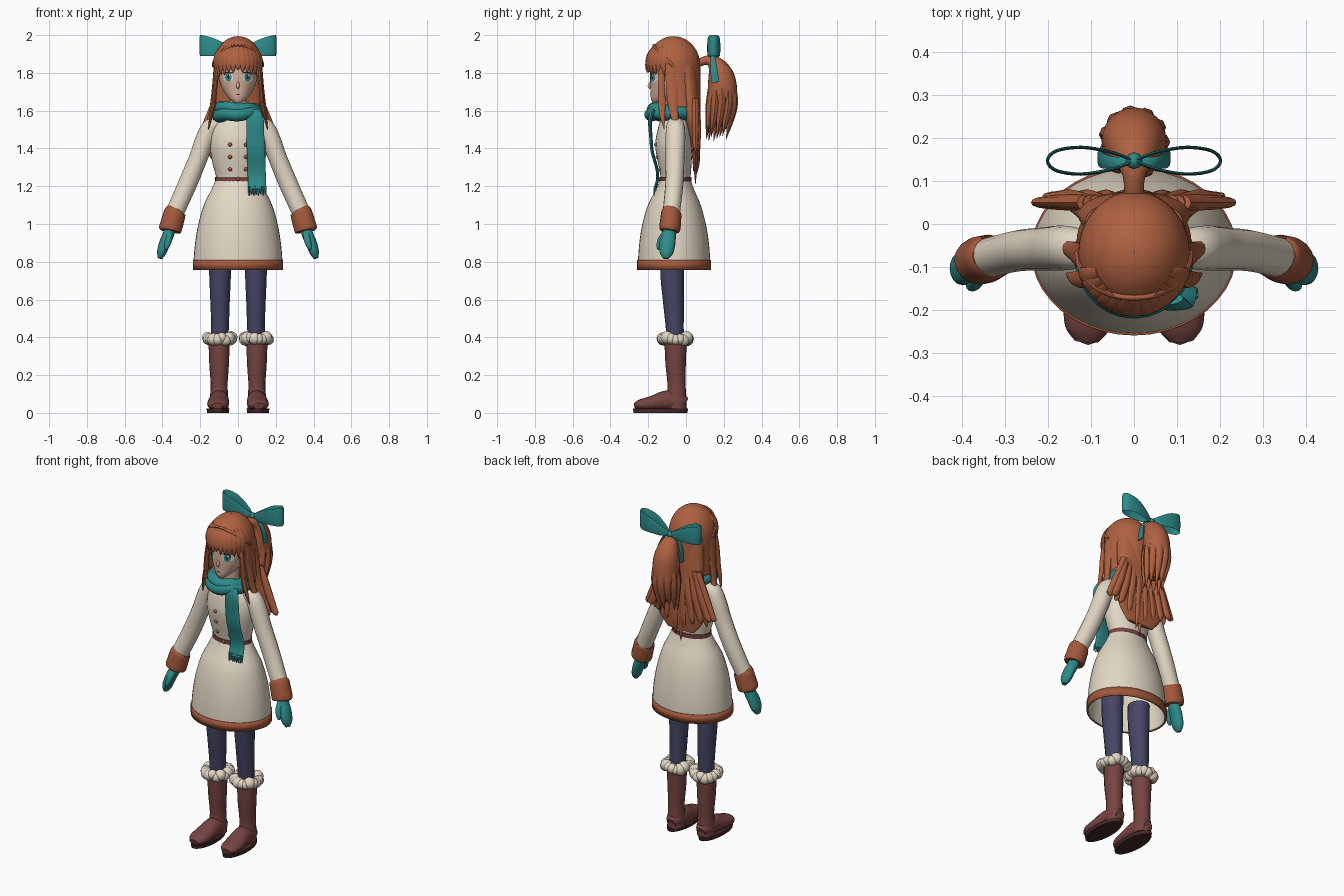
import bpy
import bmesh
import random
from math import sin, cos, pi, radians
from mathutils import Vector, Matrix
from mathutils.bvhtree import BVHTree

random.seed(4)
if "Cube" in bpy.data.objects:
    bpy.data.objects.remove(bpy.data.objects["Cube"])


def material(name, r, g, b):
    m = bpy.data.materials.new(name)
    m.use_nodes = True
    m.diffuse_color = (r, g, b, 1)
    node = m.node_tree.nodes["Principled BSDF"]
    node.inputs["Base Color"].default_value = (r, g, b, 1)
    node.inputs["Roughness"].default_value = 0.8
    return m


HAIR = material("hair rust", .43, .12, .052)
TRIM = material("trim rust", .37, .1, .045)
CREAM = material("coat cream", .76, .68, .55)
TEAL = material("teal cloth", .027, .26, .26)
BOOT = material("boot brown", .18, .058, .052)
SOLE = material("sole dark brown", .06, .02, .02)
NAVY = material("legging navy", .06, .06, .13)
SKIN = material("skin", .68, .44, .33)
WHITE = material("eye white", .85, .85, .82)
DARK = material("lash dark", .06, .025, .02)


def finish(name, bm, mat):
    """Turn a bmesh into a smooth shaded object with one colour."""
    bmesh.ops.recalc_face_normals(bm, faces=bm.faces)
    mesh = bpy.data.meshes.new(name)
    bm.to_mesh(mesh)
    bm.free()
    mesh.materials.append(mat)
    for p in mesh.polygons:
        p.use_smooth = True
    mesh.set_sharp_from_angle(angle=radians(45))
    ob = bpy.data.objects.new(name, mesh)
    bpy.context.collection.objects.link(ob)
    return ob


def spline(pts, k):
    """Smooth curve through rows of (x, y, z, width, depth)."""
    out = []
    for i in range(len(pts) - 1):
        rows = (pts[max(i - 1, 0)], pts[i], pts[i + 1], pts[min(i + 2, len(pts) - 1)])
        for j in range(k):
            t = j / k
            out.append([b + .5 * t * (c - a + t * (2 * a - 5 * b + 4 * c - d + t * (3 * (b - c) + d - a)))
                        for a, b, c, d in zip(*rows)])
    return out + [list(pts[-1])]


def add_sweep(bm, pts, side=(1, 0, 0), n=16, k=4, flat=False, caps=True):
    """Elliptical section along a path; flat keeps every ring horizontal."""
    rows = spline(pts, k)
    rings = []
    for i, (x, y, z, a, b) in enumerate(rows):
        u, v = Vector((1, 0, 0)), Vector((0, 1, 0))
        if not flat:
            t = Vector(rows[min(i + 1, len(rows) - 1)][:3]) - Vector(rows[max(i - 1, 0)][:3])
            t.normalize()
            u = Vector(side) - Vector(side).dot(t) * t
            u.normalize()
            v = t.cross(u)
        a, b = max(a, .001), max(b, .001)
        rings.append([bm.verts.new(Vector((x, y, z)) + u * a * cos(2 * pi * j / n) + v * b * sin(2 * pi * j / n))
                      for j in range(n)])
    for r, s in zip(rings, rings[1:]):
        for j in range(n):
            bm.faces.new((r[j], r[(j + 1) % n], s[(j + 1) % n], s[j]))
    if caps:
        bm.faces.new(rings[0])
        bm.faces.new(rings[-1])


def sweep(name, pts, mat, **kw):
    bm = bmesh.new()
    add_sweep(bm, pts, **kw)
    return finish(name, bm, mat)


def pair(name, pts, mat, side=(1, 0, 0), **kw):
    for s, label in ((1, "left_"), (-1, "right_")):
        sweep(label + name, [(s * p[0], *p[1:]) for p in pts], mat, side=(s * side[0], *side[1:]), **kw)


def blobs(name, spots, mat):
    """Group of small balls: (position, radius)."""
    bm = bmesh.new()
    for pos, r in spots:
        bmesh.ops.create_icosphere(bm, subdivisions=2, radius=r, matrix=Matrix.Translation(pos))
    return finish(name, bm, mat)


# Legs and boots
pair("legging", [(.095, -.073, .85, .06, .064), (.095, -.073, .72, .057, .062), (.095, -.066, .58, .051, .055),
                 (.095, -.06, .46, .047, .048), (.097, -.057, .38, .045, .046)], NAVY, flat=True)
pair("boot_shaft", [(.1, -.055, .4, .057, .06), (.1, -.055, .26, .052, .054), (.1, -.05, .15, .045, .048),
                    (.1, -.05, .07, .049, .052), (.1, -.05, .02, .049, .052)], BOOT, flat=True)
pair("boot_foot", [(.1, 0, .05, .028, .028), (.1, -.03, .06, .048, .046), (.1, -.1, .065, .052, .054),
                   (.105, -.18, .05, .058, .04), (.108, -.24, .043, .052, .029), (.11, -.272, .037, .028, .016)], BOOT)
pair("boot_sole", [(.106, -.135, 0, .058, .142), (.106, -.135, .022, .06, .146)], SOLE, flat=True, k=1, n=24)
for s, label in ((1, "left_"), (-1, "right_")):
    spots = []
    for i in range(18):
        t = 2 * pi * i / 18
        spots.append(((s * .098 + .064 * cos(t), -.056 + .068 * sin(t), .392 + random.uniform(-.008, .008)),
                      random.uniform(.028, .036)))
    blobs(label + "boot_fur", spots, CREAM)

# Coat
skirt = [(0, -.063, .76, .235, .192), (0, -.063, .81, .235, .191), (0, -.063, .9, .227, .184),
         (0, -.063, 1, .21, .168), (0, -.062, 1.1, .181, .14), (0, -.058, 1.18, .142, .102),
         (0, -.055, 1.24, .115, .078)]
ob = sweep("coat_skirt", skirt, CREAM, flat=True, caps=False, n=40)
ob.modifiers.new("thickness", "SOLIDIFY").thickness = .008
hem = [(0, -.063, z, .239, .196) for z in (.757, .81)]
ob = sweep("coat_hem", hem, TRIM, flat=True, caps=False, n=40, k=1)
ob.modifiers.new("thickness", "SOLIDIFY").thickness = .006
torso = sweep("coat_top", [(0, -.055, 1.2, .113, .075), (0, -.055, 1.25, .116, .079), (0, -.06, 1.33, .137, .09),
                           (0, -.065, 1.42, .149, .098), (0, -.062, 1.5, .142, .088), (0, -.06, 1.55, .108, .074),
                           (0, -.06, 1.59, .06, .055)], CREAM, flat=True, n=32)
sweep("belt", [(0, -.055, z, .121, .084) for z in (1.225, 1.25)], BOOT, flat=True, n=32, k=1)
blobs("belt_buckle", [((0, -.136, 1.238), .011)], TRIM)


def front_of(ob):
    tree = BVHTree.FromPolygons([v.co for v in ob.data.vertices], [p.vertices for p in ob.data.polygons])
    return lambda x, z: tree.ray_cast(Vector((x, -2, z)), Vector((0, 1, 0)))[0].y


chest = front_of(torso)
blobs("coat_buttons", [((x, chest(x, z), z), .011) for x in (-.042, .042) for z in (1.42, 1.355, 1.29)], TRIM)

# Arms, cuffs and mittens
pair("sleeve", [(.1, -.058, 1.535, .04, .035), (.145, -.056, 1.51, .05, .047), (.178, -.056, 1.44, .052, .05),
                (.21, -.058, 1.35, .05, .049), (.268, -.062, 1.21, .048, .05), (.335, -.078, 1.06, .046, .048)],
     CREAM, side=(0, 1, 0))
pair("cuff", [(.33, -.076, 1.07, .046, .05), (.334, -.078, 1.06, .053, .058), (.348, -.082, 1.01, .056, .06),
              (.36, -.086, .97, .055, .06), (.362, -.087, .962, .045, .05)], TRIM, side=(0, 1, 0))
pair("mitten", [(.358, -.086, .98, .032, .03), (.37, -.09, .94, .037, .03), (.388, -.098, .9, .042, .029),
                (.404, -.104, .85, .037, .025), (.413, -.108, .818, .016, .012)], TEAL, side=(0, 1, 0))
pair("mitten_thumb", [(.362, -.105, .955, .018, .018), (.366, -.13, .92, .018, .018),
                      (.376, -.142, .885, .015, .015), (.382, -.146, .865, .006, .006)], TEAL, side=(0, 1, 0))

# Head and face
sweep("neck", [(0, -.06, 1.53, .045, .045), (0, -.07, 1.7, .045, .045)], SKIN, flat=True, k=1)
head = sweep("head", [(0, -.155, 1.64, .014, .02), (0, -.135, 1.66, .042, .05), (0, -.1, 1.7, .074, .088),
                      (0, -.075, 1.75, .097, .115), (0, -.065, 1.81, .107, .124), (0, -.065, 1.88, .1, .115),
                      (0, -.065, 1.94, .05, .06)], SKIN, flat=True, n=32)
face = front_of(head)
sweep("nose", [(0, face(0, 1.75) + .004, 1.755, .005, .004), (0, face(0, 1.73) - .006, 1.73, .009, .008),
               (0, face(0, 1.715), 1.718, .005, .004)], SKIN, n=10)


def plate(name, x, z, w, h, lift, mat):
    """Thin oval lying on the face."""
    bm = bmesh.new()
    hub = bm.verts.new((x, face(x, z) - lift, z))
    rim = []
    for i in range(20):
        px, pz = x + w * cos(pi * i / 10), z + h * sin(pi * i / 10)
        rim.append(bm.verts.new((px, face(px, pz) - lift, pz)))
    for i in range(20):
        bm.faces.new((hub, rim[i], rim[(i + 1) % 20]))
    finish(name, bm, mat)


for s, label in ((1, "left_"), (-1, "right_")):
    plate(label + "eye_white", s * .052, 1.776, .026, .024, .002, WHITE)
    plate(label + "iris", s * .051, 1.776, .017, .023, .004, TEAL)
    plate(label + "pupil", s * .051, 1.778, .007, .011, .006, DARK)
    plate(label + "glint", s * .051 + .006, 1.787, .004, .005, .008, WHITE)
    plate(label + "lash", s * .053, 1.801, .028, .005, .005, DARK)
plate("mouth", 0, 1.685, .012, .003, .003, DARK)


# Hair cap, open at the face
def scalp(theta, phi, grow=0):
    return (( .129 + grow) * sin(theta) * cos(phi), -.066 - (.141 + grow) * cos(theta) * cos(phi),
            1.84 + (.154 + grow) * sin(phi))


cap = [(0, -.066, 1.84 + .154 * sin(p), .129 * cos(p), .141 * cos(p)) for p in (radians(d) for d in range(90, -1, -10))]
cap += [(0, -.056, 1.74, .129, .134), (0, -.04, 1.62, .133, .116)]
bm = bmesh.new()
add_sweep(bm, cap, flat=True, caps=False, n=48, k=3)
cut = [f for f in bm.faces if f.calc_center_median().z < 1.85 and f.calc_center_median().y < -.098]
bmesh.ops.delete(bm, geom=cut, context="FACES")
finish("hair_cap", bm, HAIR)

# Fringe strands and the braid above them
bm = bmesh.new()
for i in range(-6, 7):
    th = radians(i * 11)
    low = -9 - abs(i) * 2.2 - 3 * (i % 2)
    rows = [(*scalp(th * m, radians(d), g), w, .006) for m, d, g, w in
            ((.95, 42, -.003, .013), (1, 22, .003, .021), (1, 4, .003, .02), (1.04, low, .002, .002))]
    add_sweep(bm, rows, side=(cos(th), sin(th), 0), n=8)
finish("fringe", bm, HAIR)
braid = [(*scalp(radians(i * 9), radians(43 - .45 * i * i), .002), .007, .007) for i in range(-10, 11)]
sweep("hair_braid", braid, HAIR, side=(0, 0, 1), n=8, k=2)
pair("front_lock", [(.1, -.125, 1.87, .012, .012), (.118, -.13, 1.75, .011, .018), (.128, -.128, 1.64, .011, .02),
                    (.143, -.125, 1.57, .009, .014), (.157, -.115, 1.5, .002, .002)], HAIR, n=10)
pair("side_lock", [(.115, -.08, 1.86, .012, .03), (.125, -.075, 1.72, .013, .032), (.138, -.065, 1.6, .015, .025),
                   (.158, -.055, 1.53, .012, .015), (.172, -.05, 1.46, .002, .002)], HAIR, n=10)

# Long back hair with ragged ends
sweep("back_hair", [(0, 0, 1.84, .115, .06), (0, .016, 1.7, .127, .058), (0, .03, 1.58, .138, .046),
                    (0, .046, 1.46, .165, .027), (0, .05, 1.36, .15, .018), (0, .048, 1.28, .09, .01)],
      HAIR, flat=True, n=32)
bm = bmesh.new()
for i in range(-8, 9):
    x = i * .029
    tip = 1.21 + .17 * abs(i) / 8 + random.uniform(0, .05)
    y = .05 + .012 * (i % 2)
    add_sweep(bm, [(x * .5, .05, 1.66, .018, .018), (x * .72, y, 1.52, .024, .018), (x * .9, y, 1.42, .023, .014),
                   (x * .98, y, (1.4 + tip) / 2, .016, .01), (x, .05, tip, .001, .001)], n=8)
finish("back_hair_strands", bm, HAIR)

# Ponytail
sweep("ponytail", [(0, .05, 1.845, .022, .022), (0, .11, 1.867, .026, .024), (0, .155, 1.845, .05, .045),
                   (0, .186, 1.78, .07, .07), (0, .193, 1.69, .075, .078), (0, .186, 1.6, .062, .066),
                   (0, .175, 1.52, .03, .035)], HAIR, n=24)
bm = bmesh.new()
for i in range(11):
    t = 2 * pi * i / 11
    c, s = cos(t), sin(t)
    add_sweep(bm, [(.055 * c, .192 + .055 * s, 1.74, .018, .018), (.06 * c, .19 + .064 * s, 1.64, .024, .022),
                   (.055 * c, .178 + .06 * s, 1.55, .018, .016),
                   (.05 * c, .163 + .055 * s, random.uniform(1.44, 1.5), .001, .001)], n=8)
finish("ponytail_tips", bm, HAIR)

# Bow
loop = [(0, .147, 1.897, .012, .004), (.05, .166, 1.91, .028, .004), (.12, .178, 1.932, .045, .004),
        (.18, .17, 1.943, .054, .004), (.201, .147, 1.945, .055, .004)]
loop += [(x, .294 - y, z, a, b) for x, y, z, a, b in reversed(loop[:-1])]
pair("bow_loop", loop, TEAL, side=(0, 0, 1), n=10)
pair("bow_tail", [(.005, .147, 1.895, .004, .01), (.045, .143, 1.875, .005, .014), (.071, .147, 1.82, .005, .019),
                  (.081, .155, 1.75, .004, .022)], TEAL, n=10)
blobs("bow_knot", [((0, .147, 1.897), .019)], TEAL)


# Scarf
def ring_row(t, r, z, thick, tilt):
    return (r * cos(t), -.075 + r * 1.06 * sin(t), z + tilt * cos(t) + .004 * sin(5 * t), thick, thick * 1.1)


for name, r, z, thick, tilt in (("scarf_lower_wrap", .1, 1.583, .036, .006), ("scarf_upper_wrap", .094, 1.612, .03, -.006)):
    sweep(name, [ring_row(2 * pi * i / 24, r, z, thick, tilt) for i in range(25)], TEAL, side=(0, 0, 1), n=14, k=2)
sweep("scarf_tail", [(.08, -.175, 1.6, .035, .014), (.09, -.19, 1.55, .046, .011), (.092, -.186, 1.46, .047, .009),
                     (.095, -.178, 1.38, .048, .009), (.098, -.156, 1.3, .048, .008), (.1, -.15, 1.24, .048, .008),
                     (.101, -.165, 1.185, .048, .008)], TEAL, n=14)
bm = bmesh.new()
for i in range(8):
    x = .058 + i * .0123
    add_sweep(bm, [(x, -.164, 1.2, .006, .007), (x, -.167, 1.175, .006, .006),
                   (x + .002, -.17, 1.152 + .005 * (i % 2), .003, .003)], n=6, k=2)
finish("scarf_fringe", bm, TEAL)
